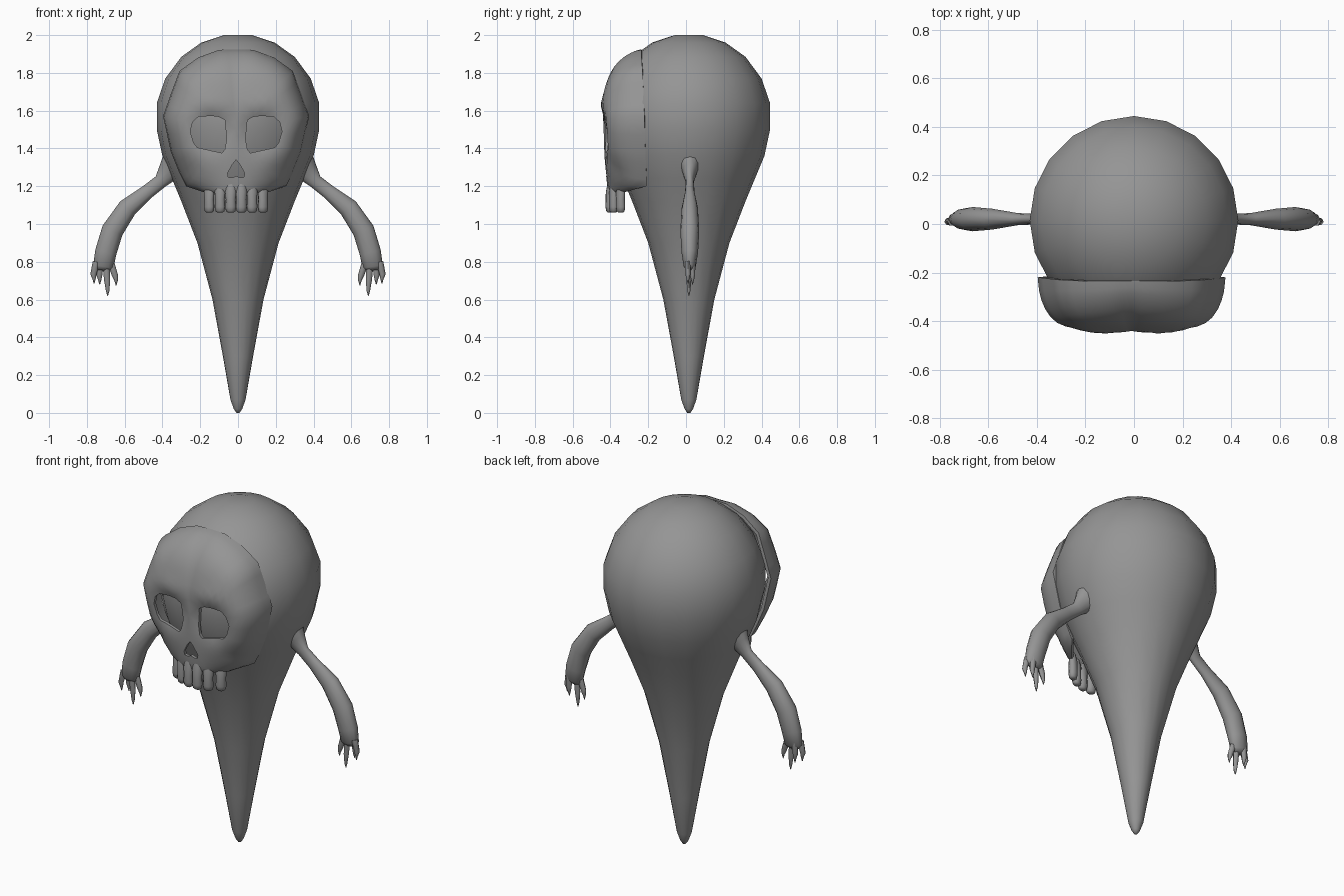
import bpy, bmesh, math
from mathutils import Vector, Matrix

cube = bpy.data.objects.get("Cube")
if cube:
    bpy.data.objects.remove(cube, do_unlink=True)

GREY = (0.3, 0.3, 0.3, 1)
mat = bpy.data.materials.new("plain grey")
mat.use_nodes = True
mat.diffuse_color = GREY
mat.node_tree.nodes["Principled BSDF"].inputs["Base Color"].default_value = GREY


def make(name, bm, angle=60):
    """Turn a bmesh into a smooth-shaded object."""
    bmesh.ops.recalc_face_normals(bm, faces=bm.faces)
    me = bpy.data.meshes.new(name)
    bm.to_mesh(me)
    bm.free()
    me.materials.append(mat)
    ob = bpy.data.objects.new(name, me)
    bpy.context.collection.objects.link(ob)
    activate(ob)
    bpy.ops.object.shade_smooth_by_angle(angle=math.radians(angle))
    return ob


def activate(ob):
    bpy.ops.object.select_all(action="DESELECT")
    ob.select_set(True)
    bpy.context.view_layer.objects.active = ob


def apply_all(ob):
    activate(ob)
    for m in list(ob.modifiers):
        bpy.ops.object.modifier_apply(modifier=m.name)


def mirror(ob):
    ob.modifiers.new("mirror", "MIRROR").use_mirror_merge = False
    apply_all(ob)


def loft(bm, rings, caps=True):
    """Skin a list of closed rings of points."""
    rows = [[bm.verts.new(p) for p in ring] for ring in rings]
    n = len(rows[0])
    for a, b in zip(rows, rows[1:]):
        for i in range(n):
            bm.faces.new((a[i], a[(i + 1) % n], b[(i + 1) % n], b[i]))
    if caps:
        bm.faces.new(rows[0])
        bm.faces.new(rows[-1])
    return rows


def tube(bm, path, y, sides):
    """Tube in the xz plane; each path point is x, z, radius, depth radius."""
    rings = []
    for i, (x, z, r, d) in enumerate(path):
        p, q = path[max(i - 1, 0)], path[min(i + 1, len(path) - 1)]
        t = Vector((q[0] - p[0], 0, q[1] - p[1])).normalized()
        side = Vector((-t.z, 0, t.x))
        rings.append([Vector((x, y, z)) + side * r * math.cos(a) + Vector((0, d * math.sin(a), 0))
                      for a in (math.tau * k / sides for k in range(sides))])
    loft(bm, rings)


# Body: a tapered drop turned about its axis
CY = 0.015
profile = [(0.008, 0), (0.022, 0.02), (0.04, 0.07), (0.08, 0.3), (0.135, 0.6), (0.215, 0.9),
           (0.3, 1.12), (0.35, 1.24), (0.4, 1.36), (0.43, 1.5), (0.43, 1.64), (0.385, 1.77),
           (0.3, 1.885), (0.195, 1.96), (0.075, 2.0)]
bm = bmesh.new()
loft(bm, [[(r * math.sin(math.tau * k / 20), CY + r * math.cos(math.tau * k / 20), z)
           for k in range(20)] for r, z in profile])
make("body", bm)

# Arms with flared shoulders
bm = bmesh.new()
tube(bm, [(0.31, 1.35, 0.09, 0.08), (0.365, 1.28, 0.06, 0.04), (0.41, 1.225, 0.037, 0.022),
          (0.48, 1.17, 0.038, 0.025), (0.585, 1.085, 0.052, 0.043), (0.665, 0.965, 0.058, 0.05),
          (0.70, 0.85, 0.057, 0.044), (0.713, 0.775, 0.054, 0.032), (0.714, 0.755, 0.035, 0.016)],
     0.02, 12)
mirror(make("arms", bm))

# Claws: root x, tip x, tip z, depth offset
bm = bmesh.new()
for rx, tx, tz, y in [(0.75, 0.762, 0.685, 0.01), (0.728, 0.732, 0.68, 0.035),
                      (0.70, 0.69, 0.62, 0.015), (0.675, 0.645, 0.675, 0.02)]:
    mid = (rx + tx) / 2 + (rx - 0.71) * 0.25
    tube(bm, [(rx, 0.80, 0.019, 0.018), (mid, (0.78 + tz) / 2, 0.016, 0.015),
              (tx, tz + 0.025, 0.009, 0.009), (tx, tz, 0.002, 0.002)], y, 6)
mirror(make("claws", bm))

# Skull mask: half outline as x, z and rim depth
half = [(0, 1.925, -.235), (.09, 1.922, -.235), (.2, 1.882, -.235), (.3, 1.81, -.23),
        (.345, 1.69, -.225), (.387, 1.57, -.22), (.345, 1.38, -.215), (.3, 1.27, -.21),
        (.265, 1.2, -.21), (.175, 1.17, -.32), (.09, 1.165, -.39), (0, 1.165, -.41)]
outline = half + [(-x, z, y) for x, z, y in half[-2:0:-1]]
dense = []
for a, b in zip(outline, outline[1:] + outline[:1]):
    dense += [a, tuple((u + v) / 2 for u, v in zip(a, b))]
SHIFT, CZ = -0.01, 1.5


def bump(x, z, cx, cz, w, h):
    return math.exp(-((abs(x) - cx) / w) ** 2 - ((z - cz) / h) ** 2)


def skull_point(p, t):
    x, z = p[0] * t, CZ + (p[1] - CZ) * t
    sideways = abs(p[0]) / math.hypot(p[0], p[1] - CZ)
    dome = (1 - t ** (3 + 3 * sideways)) ** (0.65 - 0.1 * sideways)
    front = -0.44 + 0.05 * max(0, 1.5 - z)
    front += 0.04 * bump(x, z, 0.14, 1.48, 0.09, 0.09)     # sockets
    front -= 0.015 * bump(x, z, 0.13, 1.63, 0.12, 0.05)    # brows
    front += 0.025 * bump(x, z, 0.24, 1.27, 0.06, 0.07)    # cheek hollows
    return (x + SHIFT, p[2] + (front - p[2]) * dome, z)


bm = bmesh.new()
steps = [1, 0.985, 0.96, 0.92, 0.86, 0.79, 0.7, 0.6, 0.5, 0.4, 0.3, 0.2, 0.1]
rows = loft(bm, [[skull_point(p, t) for p in dense] for t in steps], caps=False)
centre = bm.verts.new(skull_point(dense[0], 0))
for i in range(len(dense)):
    bm.faces.new((rows[-1][i], rows[-1][(i + 1) % len(dense)], centre))
skull = make("skull_mask", bm, 50)
shell = skull.modifiers.new("shell", "SOLIDIFY")
shell.thickness = 0.018
# Keep the thickness on the inner side of the dome
shell.offset = -1 if skull.data.polygons[-1].normal.y < 0 else 1
apply_all(skull)

# Eye and nose openings
eye = [(.06, 1.55), (.09, 1.567), (.13, 1.572), (.2, 1.568), (.23, 1.54), (.243, 1.49),
       (.225, 1.43), (.205, 1.405), (.13, 1.388), (.075, 1.376), (.06, 1.395), (.05, 1.45)]
nose = [(0, 1.34), (.02, 1.315), (.045, 1.27), (.042, 1.248), (.02, 1.245), (0, 1.255),
        (-.02, 1.245), (-.042, 1.248), (-.045, 1.27), (-.02, 1.315)]
bm = bmesh.new()
for shape in (eye, [(-x, z) for x, z in eye], nose):
    loft(bm, [[(x + SHIFT, y, z) for x, z in shape] for y in (-0.6, -0.25)])
cutter = make("opening_cutter", bm)
cutter.hide_render = True
cut = skull.modifiers.new("openings", "BOOLEAN")
cut.operation, cut.solver, cut.object = "DIFFERENCE", "EXACT", cutter
apply_all(skull)
bpy.data.objects.remove(cutter, do_unlink=True)
activate(skull)
bpy.ops.object.shade_smooth_by_angle(angle=math.radians(50))

# Teeth: rounded pegs along the curved upper jaw
bm = bmesh.new()
for i in range(6):
    x = (i - 2.5) * 0.057
    y = -0.405 + 2.9 * x * x
    turn = Matrix.Translation((x + SHIFT, y, 0)) @ Matrix.Rotation(math.atan(5.8 * x) * 0.8, 4, "Z")
    rings = []
    for z, w, d in [(1.215, .022, .012), (1.17, .029, .022), (1.13, .025, .023),
                    (1.09, .028, .024), (1.068, .024, .02), (1.06, .014, .012)]:
        rings.append([turn @ Vector((w * math.cos(a) * 1.05, d * math.sin(a), z))
                      for a in (math.tau * k / 10 for k in range(10))])
    loft(bm, rings)
make("teeth", bm)
